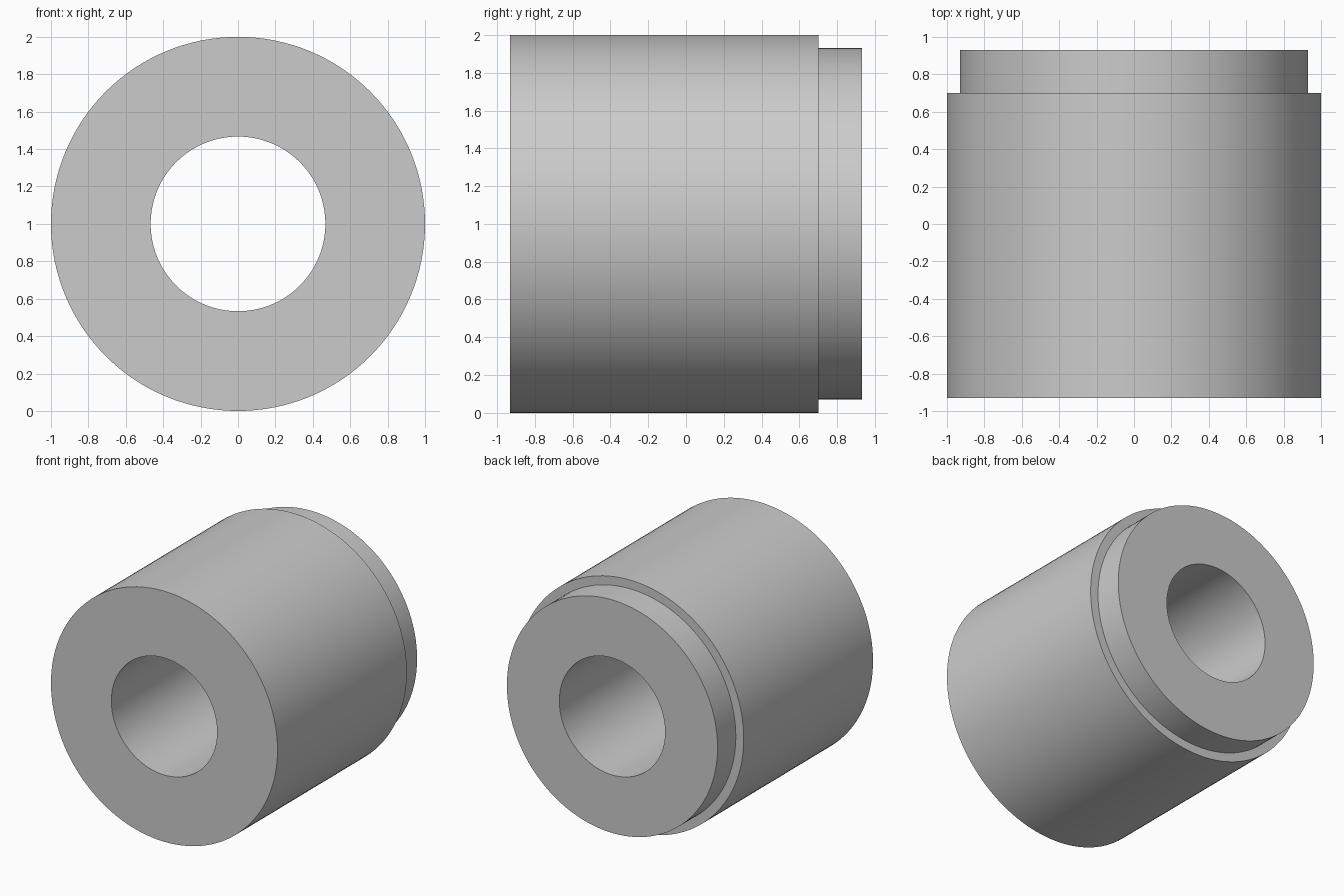
import bpy, bmesh, math
from mathutils import Vector

if "Cube" in bpy.data.objects:
    bpy.data.objects.remove(bpy.data.objects["Cube"])

SEGMENTS = 128
CENTRE = Vector((0, 0, 1))

# Closed half-section of the bushing: (radius, y)
PROFILE = [
    (0.467, -0.93), (1.0, -0.93),   # front face
    (1.0, 0.70), (0.93, 0.70),      # shoulder
    (0.93, 0.93), (0.467, 0.93),    # rear spigot and bore
]

grey = bpy.data.materials.new("plain grey")
grey.diffuse_color = (0.6, 0.6, 0.6, 1)
grey.use_nodes = True
grey.node_tree.nodes["Principled BSDF"].inputs["Base Color"].default_value = grey.diffuse_color

# Revolve the section around the y axis
bm = bmesh.new()
verts = [bm.verts.new(CENTRE + Vector((r, y, 0))) for r, y in PROFILE]
edges = [bm.edges.new((v, verts[(i + 1) % len(verts)])) for i, v in enumerate(verts)]
bmesh.ops.spin(bm, geom=verts + edges, cent=CENTRE, axis=(0, 1, 0),
               angle=2 * math.pi, steps=SEGMENTS)
bmesh.ops.remove_doubles(bm, verts=bm.verts, dist=1e-4)
bmesh.ops.recalc_face_normals(bm, faces=bm.faces)

mesh = bpy.data.meshes.new("stepped_bushing")
bm.to_mesh(mesh)
bm.free()
mesh.materials.append(grey)

# Smooth round walls, crisp rims
bushing = bpy.data.objects.new("stepped_bushing", mesh)
bpy.context.collection.objects.link(bushing)
bpy.context.view_layer.objects.active = bushing
bushing.select_set(True)
bpy.ops.object.shade_smooth_by_angle(angle=math.radians(30))
